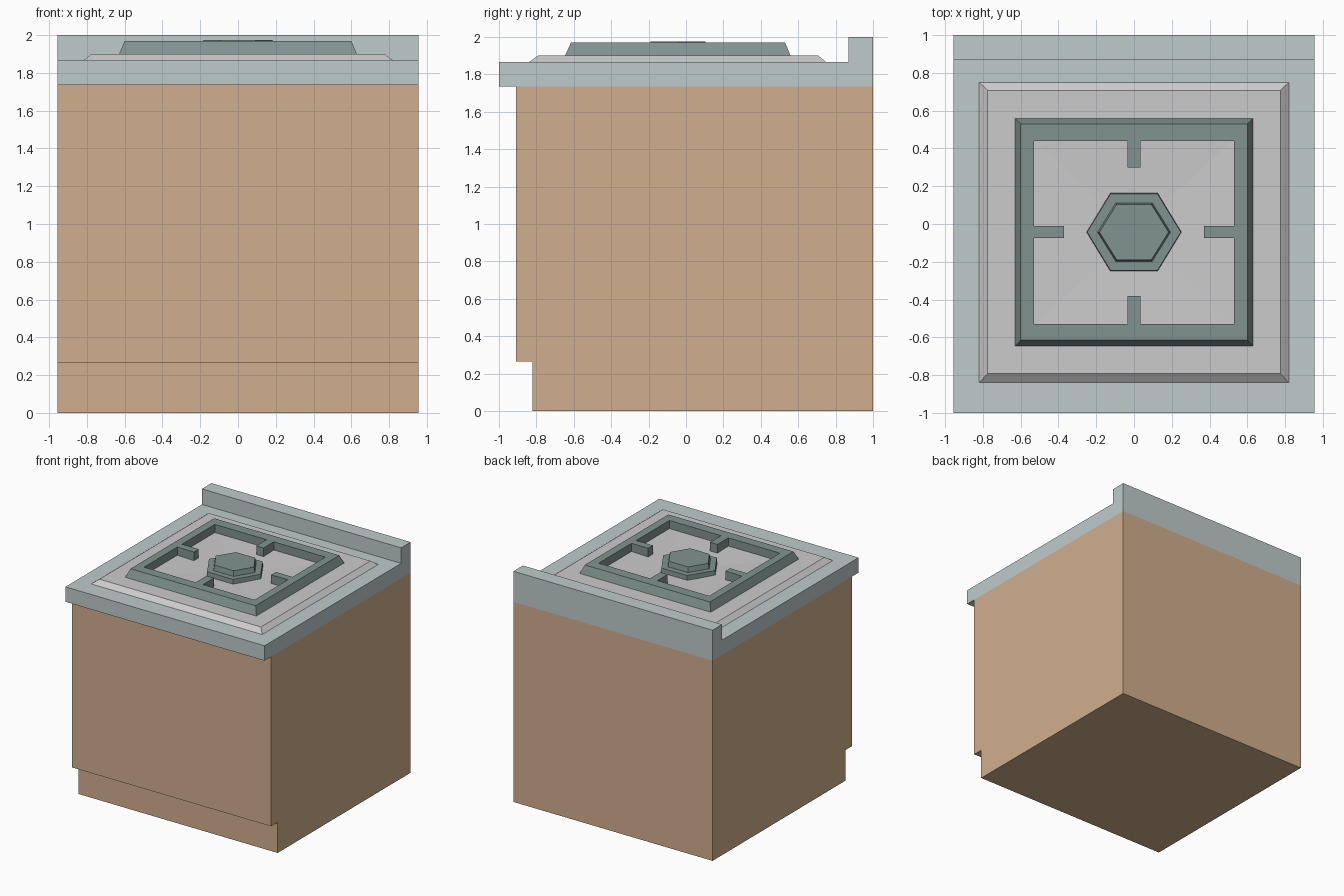
import bpy, bmesh, math
from mathutils import Vector

if "Cube" in bpy.data.objects:
    bpy.data.objects.remove(bpy.data.objects["Cube"])

W = 0.955          # half width of the cabinet
CY = -0.043        # centre line of the hob in y


def material(name, rgb):
    m = bpy.data.materials.new(name)
    m.diffuse_color = (*rgb, 1)
    m.use_nodes = True
    m.node_tree.nodes["Principled BSDF"].inputs["Base Color"].default_value = m.diffuse_color
    return m


wood = material("wood", (0.64, 0.43, 0.27))
steel = material("steel", (0.52, 0.60, 0.60))
iron = material("iron", (0.22, 0.29, 0.28))


def finish(name, bm, mat=None):
    bmesh.ops.recalc_face_normals(bm, faces=bm.faces)
    me = bpy.data.meshes.new(name)
    bm.to_mesh(me)
    bm.free()
    ob = bpy.data.objects.new(name, me)
    bpy.context.collection.objects.link(ob)
    if mat:
        me.materials.append(mat)
    return ob


def extrude_profile(name, yz, mat):
    """Side profile swept across the full width."""
    bm = bmesh.new()
    f = bm.faces.new([bm.verts.new((-W, y, z)) for y, z in yz])
    r = bmesh.ops.extrude_face_region(bm, geom=[f])
    bmesh.ops.translate(bm, vec=(2 * W, 0, 0),
                        verts=[v for v in r["geom"] if isinstance(v, bmesh.types.BMVert)])
    return finish(name, bm, mat)


def rect(x, y0, y1, z):
    return [(-x, y0, z), (x, y0, z), (x, y1, z), (-x, y1, z)]


def hexagon(rx, ry, z):
    return [(rx * math.cos(a), CY + ry * math.sin(a) / math.sin(math.pi / 3), z)
            for a in (i * math.pi / 3 for i in range(6))]


def loft(bm, rings, closed=False):
    """Bridge rings of points; cap the ends, or join last to first."""
    vs = [[bm.verts.new(p) for p in r] for r in rings]
    n = len(vs[0])
    pairs = list(zip(vs, vs[1:])) + ([(vs[-1], vs[0])] if closed else [])
    for a, b in pairs:
        for i in range(n):
            j = (i + 1) % n
            bm.faces.new((a[i], a[j], b[j], b[i]))
    if closed:
        return None
    bm.faces.new(vs[0][::-1])
    return bm.faces.new(vs[-1])


# Cabinet with toe kick
extrude_profile("cabinet", [(-0.82, 0), (-0.82, 0.265), (-0.91, 0.265),
                            (-0.91, 1.735), (1, 1.735), (1, 0)], wood)

# Worktop with rear upstand
extrude_profile("worktop", [(-1, 1.735), (-1, 1.865), (0.87, 1.865),
                            (0.87, 2), (1, 2), (1, 1.735)], steel)

# Bevelled hob plate, slightly dished inside the grate
bm = bmesh.new()
top = loft(bm, [rect(0.82, -0.84, 0.75, 1.865), rect(0.775, -0.792, 0.708, 1.90),
                rect(0.56, -0.57, 0.48, 1.90)])
centre = bmesh.ops.poke(bm, faces=[top])["verts"][0]
centre.co = Vector((0, CY, 1.885))
finish("hob_plate", bm)

# Grate: sloped outer frame with straight inner walls, plus four prongs
bm = bmesh.new()
loft(bm, [rect(0.63, -0.648, 0.56, 1.897), rect(0.60, -0.615, 0.53, 1.97),
          rect(0.53, -0.53, 0.44, 1.97), rect(0.53, -0.53, 0.44, 1.89)], closed=True)
finish("grate_frame", bm, iron)

prongs = {"left": (-0.53, -0.37, -0.075, -0.01), "right": (0.37, 0.53, -0.075, -0.01),
          "front": (-0.035, 0.035, -0.53, -0.38), "back": (-0.035, 0.035, 0.30, 0.44)}
for side, (x0, x1, y0, y1) in prongs.items():
    bm = bmesh.new()
    loft(bm, [[(x0, y0, z), (x1, y0, z), (x1, y1, z), (x0, y1, z)] for z in (1.89, 1.97)])
    finish("grate_prong_" + side, bm, iron)

# Hexagonal burner: base ring and raised cap
bm = bmesh.new()
loft(bm, [hexagon(0.252, 0.207, 1.88), hexagon(0.248, 0.203, 1.93)])
finish("burner_base", bm, iron)
bm = bmesh.new()
loft(bm, [hexagon(0.193, 0.155, 1.93), hexagon(0.183, 0.147, 1.975)])
finish("burner_cap", bm, iron)
